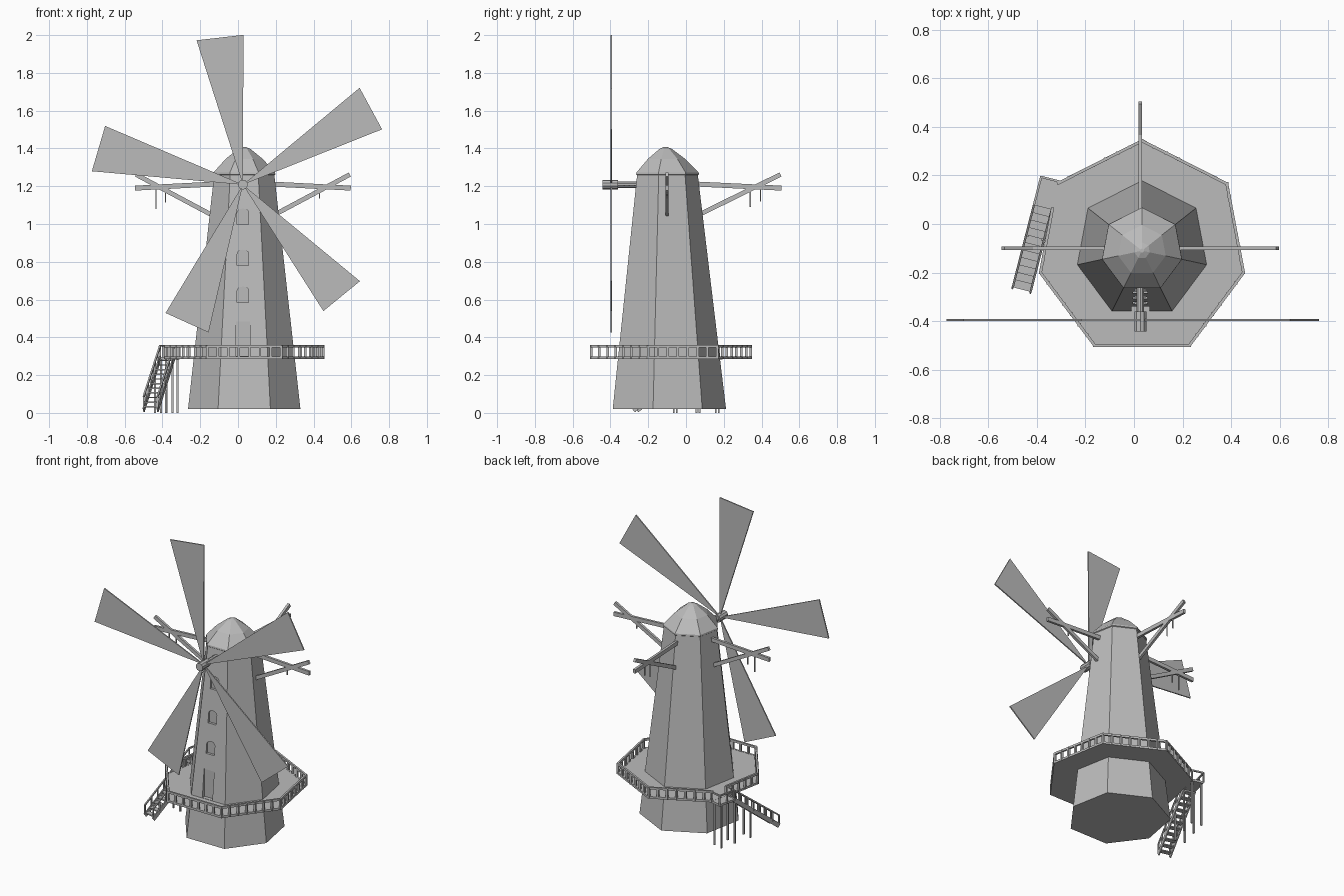
import bpy, bmesh
from math import sin, cos, pi, radians
from mathutils import Vector, Matrix

old = bpy.data.objects.get("Cube")
if old:
    bpy.data.objects.remove(old, do_unlink=True)

gray = bpy.data.materials.new("plain gray")
gray.use_nodes = True
gray.diffuse_color = (0.5, 0.5, 0.5, 1)
gray.node_tree.nodes["Principled BSDF"].inputs["Base Color"].default_value = (0.5, 0.5, 0.5, 1)

CX, CY, HUB_X, HUB_Z = 0.033, -0.11, 0.026, 1.208
HALF = [(0.355, 0.28), (0.425, -0.092), (0.198, -0.397)]
PLAN = [(0, 0.46)] + [(-x, y) for x, y in HALF] + [(x, y) for x, y in reversed(HALF)]


def finish(bm, name):
    bmesh.ops.recalc_face_normals(bm, faces=bm.faces)
    mesh = bpy.data.meshes.new(name)
    bm.to_mesh(mesh)
    bm.free()
    mesh.materials.append(gray)
    obj = bpy.data.objects.new(name, mesh)
    bpy.context.collection.objects.link(obj)
    return obj


def loft(name, rings):
    """Seven-sided solid through (scale, height) rings."""
    bm = bmesh.new()
    loops = [[bm.verts.new((CX + x * s, CY + y * s, z)) for x, y in PLAN] for s, z in rings]
    for a, b in zip(loops, loops[1:]):
        for i in range(7):
            j = (i + 1) % 7
            bm.faces.new((a[i], a[j], b[j], b[i]))
    bm.faces.new(loops[0])
    bm.faces.new(loops[-1])
    return finish(bm, name)


def beam(bm, p, q, w, h):
    """Box from p to q, w wide and h high."""
    p, q = Vector(p), Vector(q)
    d = q - p
    rot = d.to_track_quat('Y', 'Z').to_matrix().to_4x4()
    size = Matrix.Diagonal((w, d.length, h, 1))
    bmesh.ops.create_cube(bm, size=1, matrix=Matrix.Translation((p + q) / 2) @ rot @ size)


def prism(bm, outline, y0, y1):
    """Extrude an (x, z) outline between two depths."""
    front = [bm.verts.new((x, y0, z)) for x, z in outline]
    back = [bm.verts.new((x, y1, z)) for x, z in outline]
    n = len(outline)
    for i in range(n):
        j = (i + 1) % n
        bm.faces.new((front[i], front[j], back[j], back[i]))
    bm.faces.new(front)
    bm.faces.new(back)


def cylinder(bm, radius, y0, y1, sides):
    mat = Matrix.Translation((HUB_X, (y0 + y1) / 2, HUB_Z)) @ Matrix.Rotation(pi / 2, 4, 'X')
    bmesh.ops.create_cone(bm, cap_ends=True, segments=sides, radius1=radius, radius2=radius,
                          depth=y1 - y0, matrix=mat)


# Tower, cap and gallery floor
tower = loft("tower", [(0.70, 0.02), (0.375, 1.26)])
loft("cap", [(0.375, 1.258), (0.388, 1.262), (0.385, 1.272), (0.23, 1.345), (0.075, 1.398), (0.02, 1.408)])
loft("gallery_floor", [(1, 0.285), (1, 0.298)])


# Recessed door and arched windows
def wall_y(z):
    return CY - 0.397 * (0.70 - 0.325 * (z - 0.02) / 1.24)


bm = bmesh.new()
prism(bm, [(HUB_X + x, z) for x, z in ((-0.037, 0.3), (0.037, 0.3), (0.037, 0.485), (-0.037, 0.485))],
      -0.5, wall_y(0.485) + 0.006)
for z in (0.585, 0.78, 0.998):
    arch = [(HUB_X + 0.03 * cos(a), z + 0.062 + 0.022 * sin(a)) for a in (i * pi / 6 for i in range(7))]
    prism(bm, [(HUB_X - 0.03, z), (HUB_X + 0.03, z)] + arch, -0.5, wall_y(z + 0.04) + 0.012)
cutter = finish(bm, "opening_cutter")
cutter.hide_render = True
cut = tower.modifiers.new("openings", 'BOOLEAN')
cut.operation, cut.object, cut.solver = 'DIFFERENCE', cutter, 'EXACT'
bpy.context.view_layer.objects.active = tower
bpy.ops.object.modifier_apply(modifier=cut.name)
bpy.data.objects.remove(cutter, do_unlink=True)

# Gallery railing, open where the landing meets it
bm = bmesh.new()
corners = [Vector((CX + x * 0.985, CY + y * 0.985, 0)) for x, y in PLAN]
BAYS = 7
for i, a in enumerate(corners):
    b = corners[(i + 1) % 7]
    first = 2 if i == 1 else 0
    start = a.lerp(b, first / BAYS)
    for z in (0.292, 0.353):
        up = Vector((0, 0, z))
        beam(bm, start + up, b + up, 0.012, 0.014)
    for k in range(first, BAYS):
        p = a.lerp(b, k / BAYS)
        beam(bm, p + Vector((0, 0, 0.285)), p + Vector((0, 0, 0.358)), 0.013, 0.013)
finish(bm, "gallery_railing")

# Stair: landing, treads, stringers, handrails and posts along one axis
top, foot = Vector((-0.346, 0.185, 0)), Vector((-0.463, -0.27, 0))
along = (foot - top).normalized()
side = Vector((-along.y, along.x, 0))
LAND, RUN, WIDE = 0.12, (foot - top).length, 0.038


def stair_point(d, s, dz=0.0):
    drop = max(0, d - LAND) / (RUN - LAND)
    return top + along * d + side * s + Vector((0, 0, 0.29 - 0.27 * drop + dz))


bm = bmesh.new()
beam(bm, stair_point(0, 0), stair_point(LAND, 0), 2 * WIDE, 0.014)
finish(bm, "stair_landing")

bm = bmesh.new()
STEPS = 11
for k in range(STEPS):
    d = LAND + (RUN - LAND) * (k + 0.5) / STEPS
    beam(bm, stair_point(d, -WIDE), stair_point(d, WIDE), 0.032, 0.007)
for s in (-WIDE, WIDE):
    beam(bm, stair_point(LAND, s), stair_point(RUN, s, -0.005), 0.007, 0.028)
finish(bm, "stair_steps")

bm = bmesh.new()
for s in (-WIDE, WIDE):
    beam(bm, stair_point(LAND, s, 0.065), stair_point(RUN, s, 0.065), 0.009, 0.009)
    for k in range(8):
        d = LAND + (RUN - LAND) * k / 7
        beam(bm, stair_point(d, s), stair_point(d, s, 0.067), 0.008, 0.008)
# The landing rail closes the outer side and the back end
outer = -WIDE if side.x > 0 else WIDE
beam(bm, stair_point(0, outer, 0.065), stair_point(LAND, outer, 0.065), 0.009, 0.009)
beam(bm, stair_point(0, -WIDE, 0.065), stair_point(0, WIDE, 0.065), 0.009, 0.009)
for d, s in ((0, -WIDE), (0, WIDE), (LAND / 2, outer)):
    beam(bm, stair_point(d, s), stair_point(d, s, 0.067), 0.008, 0.008)
finish(bm, "stair_handrail")

bm = bmesh.new()
for d in (0.02, 0.125, 0.25):
    for s in (-WIDE + 0.006, WIDE - 0.006):
        p = stair_point(d, s)
        beam(bm, (p.x, p.y, 0), p, 0.01, 0.01)
finish(bm, "stair_posts")


# Beams with diagonal braces and hanging rods on three sides
def bracket(name, angle, reach, rods):
    def at(d, z):
        return (HUB_X + d * cos(angle), -0.1 + d * sin(angle), z)
    bm = bmesh.new()
    beam(bm, at(0.1, 1.214), at(reach, 1.19), 0.016, 0.026)
    beam(bm, at(0.15, 1.04), at(reach - 0.005, 1.262), 0.016, 0.024)
    for d, z in rods:
        beam(bm, at(d, z), at(d, 1.2), 0.006, 0.006)
    finish(bm, name)


bracket("left_bracket", 0, 0.571, [(0.405, 1.135)])
bracket("right_bracket", pi, 0.571, [(0.41, 1.115), (0.461, 1.08)])
bracket("back_bracket", pi / 2, 0.605, [(0.44, 1.09), (0.495, 1.12)])

# Shaft with studs, and hub
bm = bmesh.new()
cylinder(bm, 0.017, -0.4, -0.2, 10)
for y in (-0.272, -0.3, -0.328):
    for x in (-0.024, 0.024):
        beam(bm, (HUB_X, y, HUB_Z), (HUB_X + x, y, HUB_Z), 0.008, 0.008)
finish(bm, "sail_shaft")
bm = bmesh.new()
cylinder(bm, 0.026, -0.443, -0.36, 10)
finish(bm, "sail_hub")

# Five tapering sails at uneven angles, clockwise from upright
for n, turn in enumerate((-17.8, 50.3, 129.5, 193.1, 275.1)):
    bm = bmesh.new()
    outline = [(HUB_X + r * sin(radians(turn + a)), HUB_Z + r * cos(radians(turn + a)))
               for r, a in ((0.02, 0), (0.803, 0), (0.793, 18), (0.02, 18))]
    prism(bm, outline, -0.399, -0.391)
    finish(bm, f"sail_{n + 1}")
